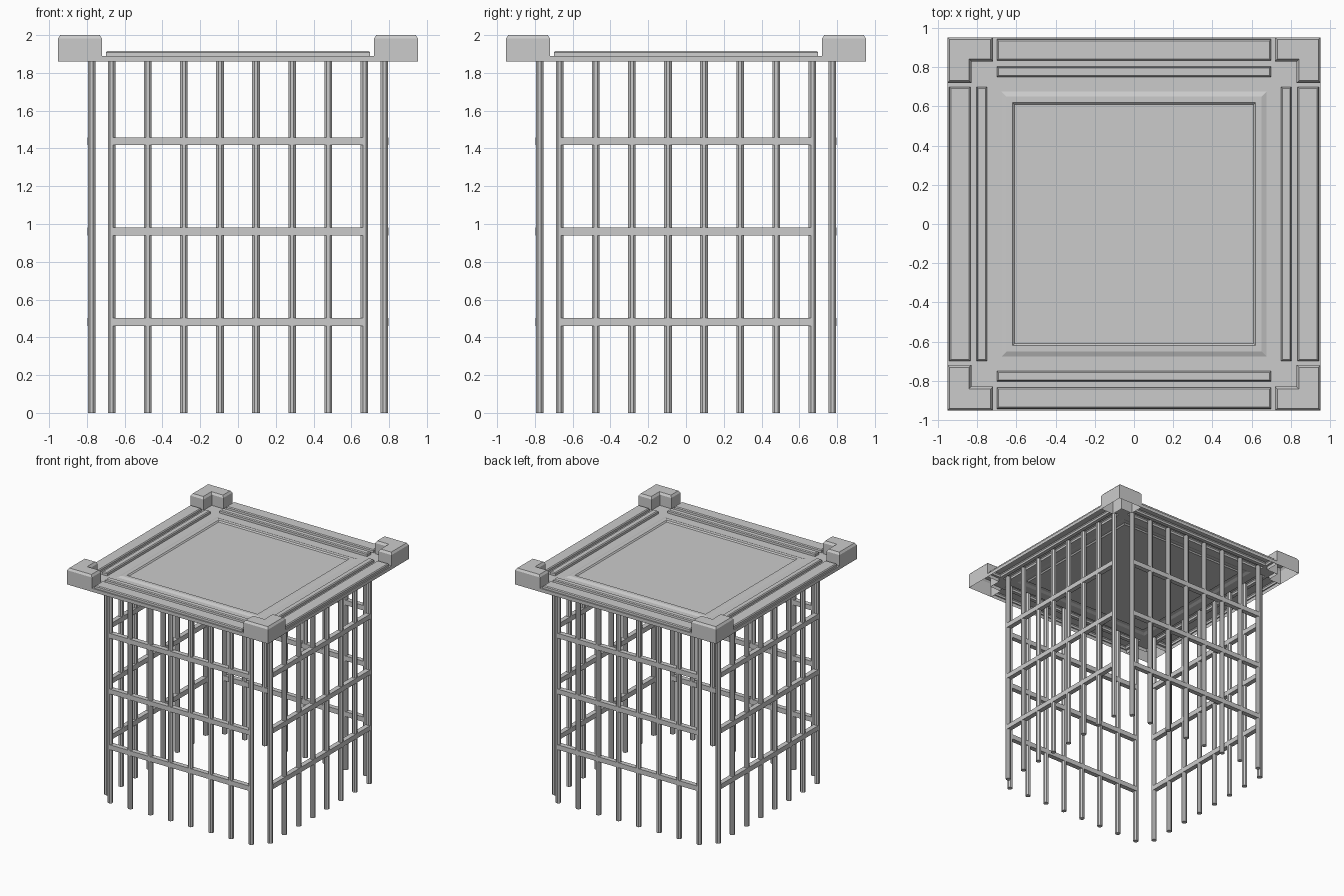
import bpy, bmesh, math
from mathutils import Matrix

if "Cube" in bpy.data.objects:
    bpy.data.objects.remove(bpy.data.objects["Cube"])

EDGE, PLATE, BOTTOM = 0.953, 1.89, 1.86


def make_object(name, bm):
    bmesh.ops.remove_doubles(bm, verts=bm.verts, dist=0.0001)
    bmesh.ops.recalc_face_normals(bm, faces=bm.faces)
    mesh = bpy.data.meshes.new(name)
    bm.to_mesh(mesh)
    bm.free()
    obj = bpy.data.objects.new(name, mesh)
    bpy.context.collection.objects.link(obj)
    return obj


def shell(bm, rings, rot):
    """Open-bottomed shell: stacked outlines, the last one capped."""
    loops = [[bm.verts.new(rot @ p) for p in pts] for pts in
             [[Matrix.Translation((x, y, z)).translation for x, y in o] for o, z in rings]]
    n = len(loops[0])
    for a, b in zip(loops, loops[1:]):
        for i in range(n):
            bm.faces.new((a[i], a[(i + 1) % n], b[(i + 1) % n], b[i]))
    bm.faces.new(loops[-1])


def rect(x0, y0, x1, y1, d=0.0):
    return [(x0 + d, y0 + d), (x1 - d, y0 + d), (x1 - d, y1 - d), (x0 + d, y1 - d)]


def corner_outline(d):
    a, b, c = 0.72 + d, 0.83 + d, EDGE - d
    return [(a, c), (a, b), (b, b), (b, a), (c, a), (c, c)]


quarter_turns = [Matrix.Rotation(math.radians(90 * k), 3, 'Z') for k in range(4)]
strips = {"outer_roof_strip": (-0.70, 0.834, 0.70, 0.943),
          "inner_roof_strip": (-0.70, 0.75, 0.70, 0.803)}

# Raised strips along each roof edge
for name, r in strips.items():
    bm = bmesh.new()
    for rot in quarter_turns:
        shell(bm, [(rect(*r), PLATE), (rect(*r, 0.001), 1.908), (rect(*r, 0.008), 1.915)], rot)
    make_object(name + "s", bm)

# L-shaped corner blocks with chamfered tops
bm = bmesh.new()
for rot in quarter_turns:
    shell(bm, [(corner_outline(0), BOTTOM), (corner_outline(0), 1.982),
               (corner_outline(0.012), 2.0)], rot)
make_object("corner_blocks", bm)

# Central panel with a raised moulding
bm = bmesh.new()
shell(bm, [(rect(-s, -s, s, s), z) for s, z in
           ((0.675, PLATE), (0.65, 1.90), (0.62, 1.90), (0.61, PLATE))], quarter_turns[0])
make_object("roof_panel", bm)


# Flat roof plate, left open beneath the raised parts
def covered(x, y):
    ax, ay = abs(x), abs(y)
    hi, lo = max(ax, ay), min(ax, ay)
    if hi < 0.675 or (lo > 0.72 and hi > 0.83):
        return True
    return any(lo < r[2] and r[1] < hi < r[3] for r in strips.values())


half = [0.675, 0.70, 0.72, 0.75, 0.803, 0.83, 0.834, 0.943, EDGE]
cuts = [-v for v in reversed(half)] + half
bm = bmesh.new()
for x0, x1 in zip(cuts, cuts[1:]):
    for y0, y1 in zip(cuts, cuts[1:]):
        if not covered((x0 + x1) / 2, (y0 + y1) / 2):
            bm.faces.new([bm.verts.new((x, y, PLATE)) for x, y in rect(x0, y0, x1, y1)])
make_object("roof_plate", bm)

# Thin skirt hanging from the roof edge
bm = bmesh.new()
for rot in quarter_turns:
    pts = [(-0.72, BOTTOM), (0.72, BOTTOM), (0.72, PLATE), (-0.72, PLATE)]
    bm.faces.new([bm.verts.new(rot @ Matrix.Translation((x, EDGE, z)).translation) for x, z in pts])
make_object("roof_skirt", bm)

# Upright bars and cross rails, one set per side
bars, rails = bmesh.new(), bmesh.new()
for rot in quarter_turns:
    r4 = rot.to_4x4()
    for i in range(8):
        x = -0.669 + i * 0.669 * 2 / 7
        h = 1.90
        m = r4 @ Matrix.Translation((x, 0.775, h / 2)) @ Matrix.Rotation(math.pi / 8, 4, 'Z')
        bmesh.ops.create_cone(bars, cap_ends=True, segments=8, radius1=0.022,
                              radius2=0.022, depth=h, matrix=m)
    for z in (0.482, 0.96, 1.438):
        m = r4 @ Matrix.Translation((0, 0.775, z)) @ Matrix.Diagonal((1.33, 0.041, 0.042, 1))
        bmesh.ops.create_cube(rails, size=1.0, matrix=m)
make_object("upright_bars", bars)
make_object("cross_rails", rails)
